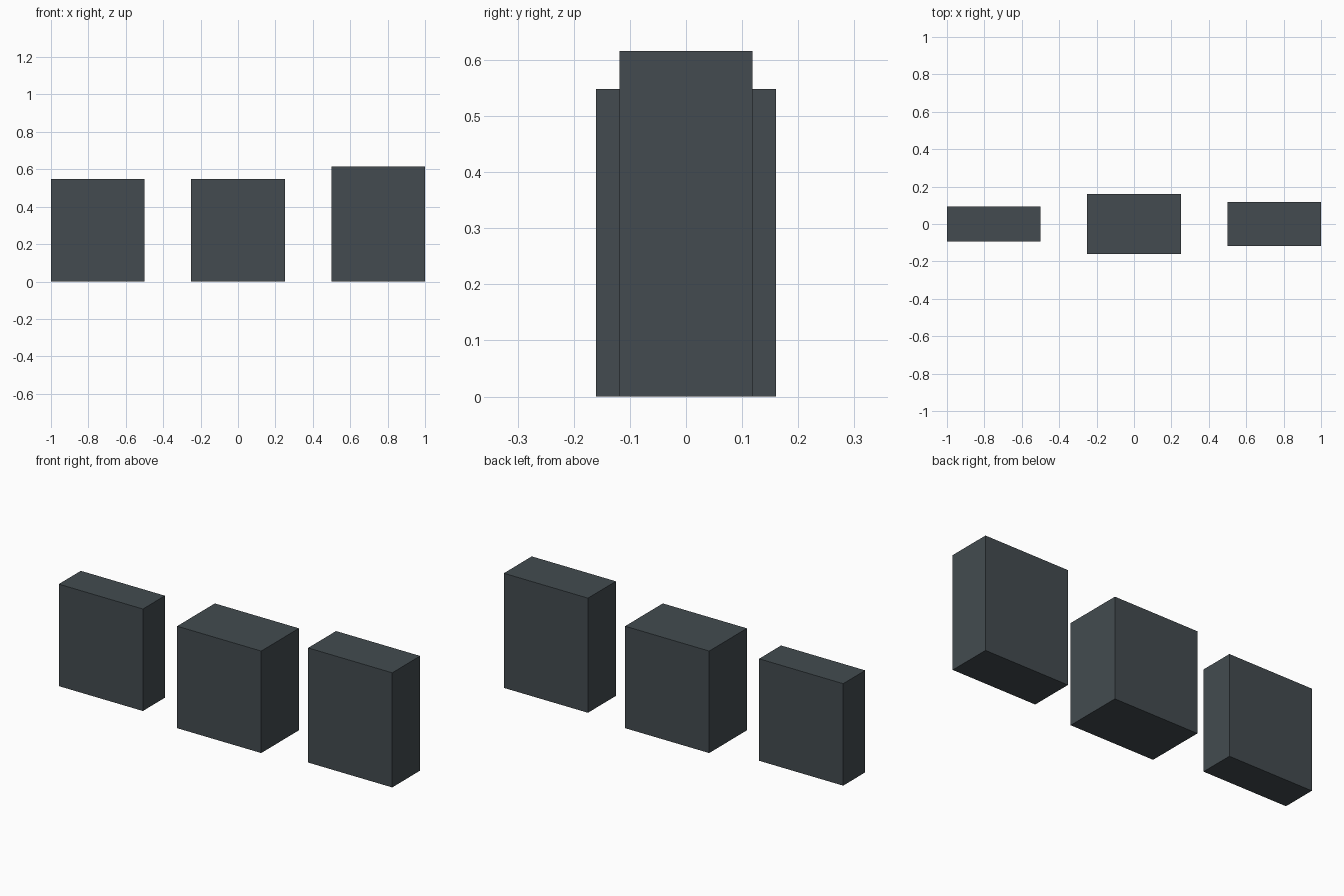
import bpy

if "Cube" in bpy.data.objects:
    bpy.data.objects.remove(bpy.data.objects["Cube"])

# Single slate colour shared by all blocks
slate = bpy.data.materials.new("dark_slate")
slate.diffuse_color = (0.056, 0.071, 0.08, 1.0)
slate.use_nodes = True
slate.node_tree.nodes["Principled BSDF"].inputs["Base Color"].default_value = slate.diffuse_color


def block(name, x, width, depth, height):
    """Flat-faced box standing on the ground, centred on y = 0."""
    bpy.ops.mesh.primitive_cube_add(size=1, location=(x, 0, height / 2))
    obj = bpy.context.object
    obj.name = name
    obj.scale = (width, depth, height)
    bpy.ops.object.transform_apply(location=False, rotation=False, scale=True)
    obj.data.materials.append(slate)
    return obj


# Three separate blocks in a row: thin, thick, tall
block("thin_block", -0.75, 0.5, 0.187, 0.548)
block("thick_block", 0.0, 0.5, 0.32, 0.548)
block("tall_block", 0.75, 0.5, 0.237, 0.616)
